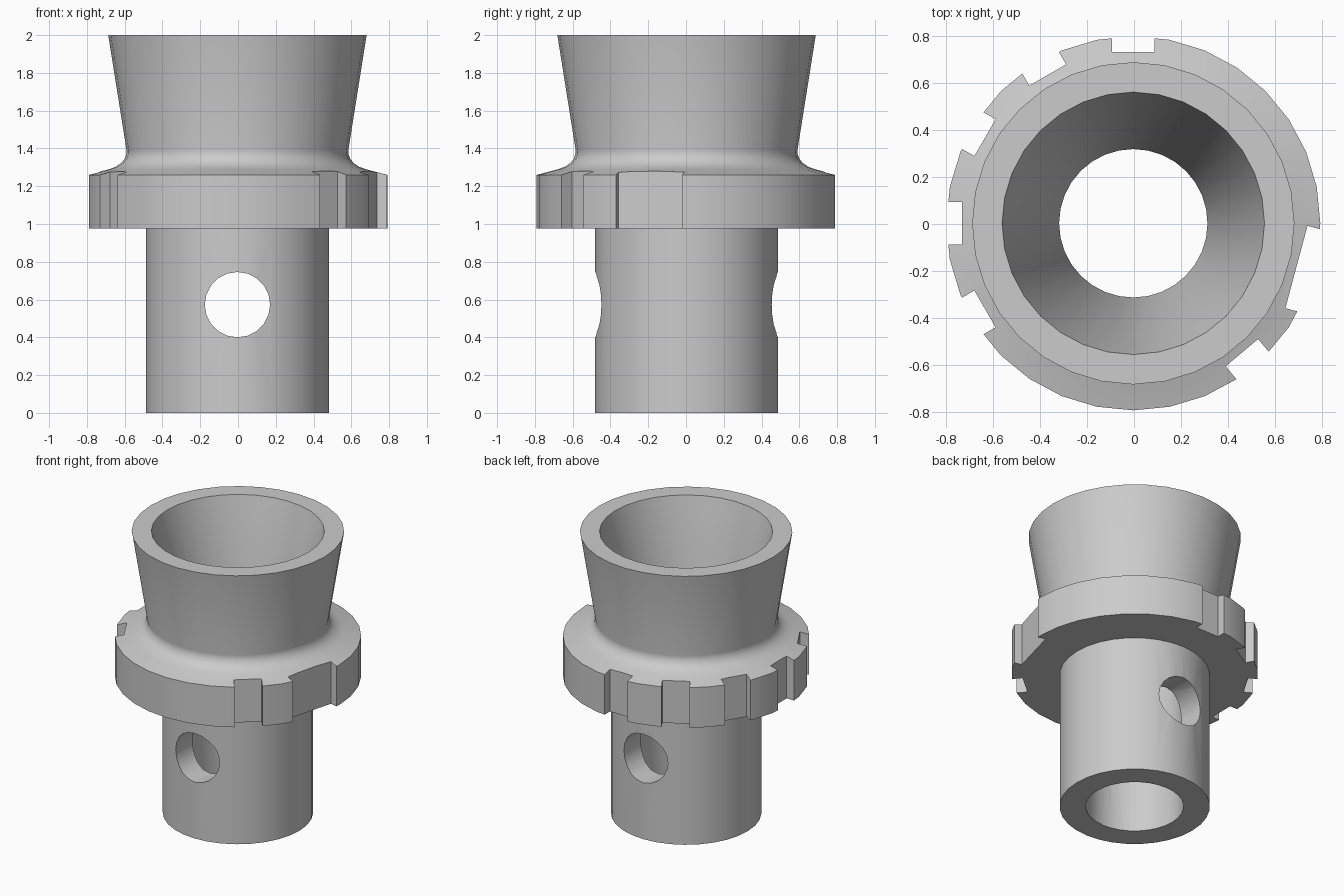
import bpy, bmesh, math
from mathutils import Matrix, Vector

if "Cube" in bpy.data.objects:
    bpy.data.objects.remove(bpy.data.objects["Cube"])

SIDES = 32
AXIS = Vector((-0.003, 0.003, 0))  # the notched ring sits slightly off centre

metal = bpy.data.materials.new("grey_metal")
metal.use_nodes = True
metal.diffuse_color = (0.6, 0.6, 0.6, 1)
metal.node_tree.nodes["Principled BSDF"].inputs["Base Color"].default_value = (0.6, 0.6, 0.6, 1)


def make_object(name, bm):
    bmesh.ops.recalc_face_normals(bm, faces=bm.faces)
    mesh = bpy.data.meshes.new(name)
    bm.to_mesh(mesh)
    bm.free()
    mesh.materials.append(metal)
    obj = bpy.data.objects.new(name, mesh)
    obj.location = AXIS
    bpy.context.collection.objects.link(obj)
    return obj


def lathe(name, profile):
    """Revolve a closed (radius, height) outline about the z axis."""
    bm = bmesh.new()
    rings = []
    for i in range(SIDES):
        a = math.tau * i / SIDES
        rings.append([bm.verts.new((r * math.cos(a), r * math.sin(a), z)) for r, z in profile])
    count = len(profile)
    for i in range(SIDES):
        here, there = rings[i], rings[(i + 1) % SIDES]
        for j in range(count):
            k = (j + 1) % count
            bm.faces.new((here[j], there[j], there[k], here[k]))
    return make_object(name, bm)


def cut(target, cutter):
    cutter.hide_render = True
    mod = target.modifiers.new("cut", 'BOOLEAN')
    mod.operation = 'DIFFERENCE'
    mod.solver = 'EXACT'
    mod.object = cutter
    bpy.context.view_layer.objects.active = target
    bpy.ops.object.modifier_apply(modifier=mod.name)
    bpy.data.objects.remove(cutter)


# Tube, flange, filleted neck and flared cup, with a tapered bore
body = lathe("flanged_socket", [
    (0.315, 0), (0.484, 0), (0.484, 0.975),              # tube
    (0.794, 0.975), (0.794, 1.26),                       # flange
    (0.68, 1.29), (0.645, 1.303), (0.615, 1.323),        # fillet
    (0.597, 1.345), (0.588, 1.37), (0.587, 1.39),
    (0.684, 2), (0.557, 2), (0.315, 1.0),                # cup and bore
])

# Notches round the flange: (direction in degrees, width, floor radius)
notches = [(a, 0.18, 0.727) for a in range(90, 211, 30)]
notches += [(-50, 0.18, 0.717), (-15, 0.362, 0.717)]
bm = bmesh.new()
for angle, width, floor in notches:
    place = (Matrix.Rotation(math.radians(angle), 4, 'Z')
             @ Matrix.Translation((floor + 0.1, 0, 1.15))
             @ Matrix.Diagonal((0.2, width, 0.5, 1)))
    bmesh.ops.create_cube(bm, size=1, matrix=place)
cut(body, make_object("notch_cutter", bm))

# Cross hole through the tube, front to back
bm = bmesh.new()
bmesh.ops.create_cone(bm, cap_ends=True, segments=20, radius1=0.173, radius2=0.173, depth=1.4,
                      matrix=Matrix.Translation((0, 0, 0.573)) @ Matrix.Rotation(math.pi / 2, 4, 'X'))
cut(body, make_object("cross_hole_cutter", bm))

# Smooth curved walls, crisp edges
bpy.ops.object.select_all(action='DESELECT')
body.select_set(True)
bpy.context.view_layer.objects.active = body
bpy.ops.object.shade_smooth_by_angle(angle=math.radians(30))
